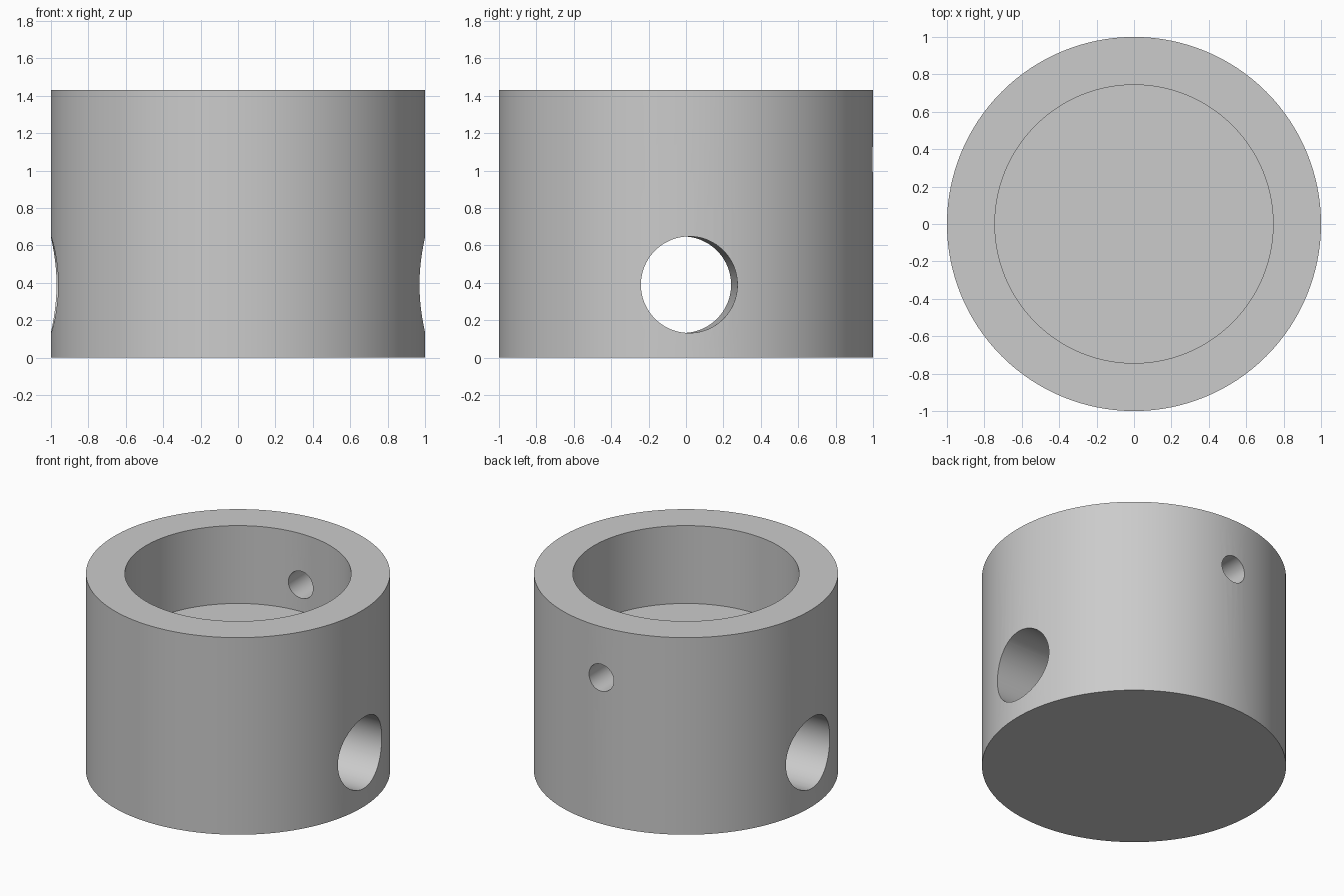
import bpy
import math

cube = bpy.data.objects.get("Cube")
if cube:
    bpy.data.objects.remove(cube, do_unlink=True)

HEIGHT = 1.43
TURN = math.radians(1)  # slight turn of the drilled holes about the upright axis

grey = bpy.data.materials.new("plain_grey")
grey.use_nodes = True
colour = (0.6, 0.6, 0.6, 1)
grey.diffuse_color = colour
grey.node_tree.nodes["Principled BSDF"].inputs["Base Color"].default_value = colour


def cylinder(name, radius, depth, location, rotation=(0, 0, 0), sides=128):
    bpy.ops.mesh.primitive_cylinder_add(vertices=sides, radius=radius, depth=depth,
                                        location=location, rotation=rotation)
    obj = bpy.context.object
    obj.name = name
    obj.data.materials.append(grey)
    return obj


# Solid collar
collar = cylinder("collar", 1, HEIGHT, (0, 0, HEIGHT / 2))

# Blind bore, cross hole and set screw hole
quarter = math.pi / 2
floor = 0.865
cutters = [
    cylinder("bore_cutter", 0.744, 1, (0, 0, floor + 0.5)),
    cylinder("cross_hole_cutter", 0.258, 3, (0, 0, 0.39), (0, quarter, TURN), 96),
    cylinder("screw_hole_cutter", 0.098, 0.8, (-0.9 * math.sin(TURN), 0.9 * math.cos(TURN), 1.06),
             (quarter, 0, TURN), 64),
]
for cutter in cutters:
    cut = collar.modifiers.new(cutter.name, 'BOOLEAN')
    cut.operation = 'DIFFERENCE'
    cut.solver = 'EXACT'
    cut.object = cutter
    bpy.ops.object.select_all(action='DESELECT')
    collar.select_set(True)
    bpy.context.view_layer.objects.active = collar
    bpy.ops.object.modifier_apply(modifier=cut.name)
    bpy.data.objects.remove(cutter, do_unlink=True)

# Smooth walls with crisp rims
bpy.ops.object.shade_smooth_by_angle(angle=math.radians(30))
